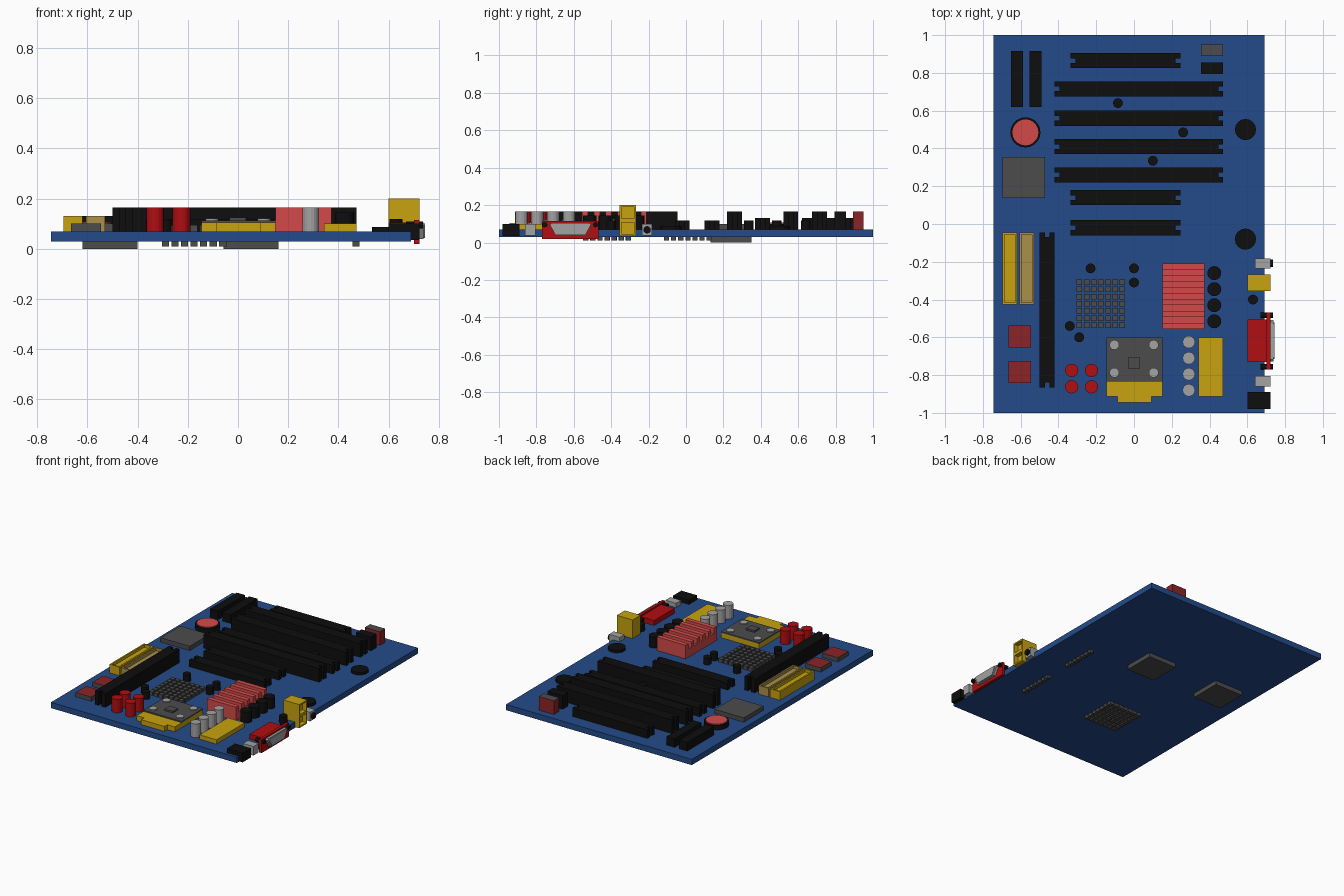
import bpy, bmesh, math
from mathutils import Vector

if "Cube" in bpy.data.objects:
    bpy.data.objects.remove(bpy.data.objects["Cube"])


def material(name, r, g, b):
    m = bpy.data.materials.new(name)
    m.diffuse_color = [(c / 255 / 12.92 if c < 11 else ((c / 255 + 0.055) / 1.055) ** 2.4) for c in (r, g, b)] + [1]
    m.use_nodes = True
    m.node_tree.nodes["Principled BSDF"].inputs["Base Color"].default_value = m.diffuse_color
    return m


BLUE = material("board blue", 35, 75, 138)
BLACK = material("black", 14, 14, 14)
DGRAY = material("dark gray", 76, 76, 76)
LGRAY = material("light gray", 163, 163, 163)
YELLOW = material("yellow", 200, 163, 16)
TAN = material("tan", 172, 144, 74)
PINK = material("light red", 212, 74, 74)
BRICK = material("dark red", 140, 36, 38)
RED = material("red", 176, 14, 18)

TOP = 0.07  # upper surface of the board
UP, OUT = Vector((0, 0, 1)), Vector((1, 0, 0))


def finish(name, bm, *mats):
    bmesh.ops.recalc_face_normals(bm, faces=bm.faces)
    me = bpy.data.meshes.new(name)
    bm.to_mesh(me)
    bm.free()
    ob = bpy.data.objects.new(name, me)
    bpy.context.collection.objects.link(ob)
    for m in mats:
        me.materials.append(m)
    return ob


def add_box(bm, x0, x1, y0, y1, z0, z1):
    vs = bmesh.ops.create_cube(bm, size=1)["verts"]
    for v in vs:
        v.co = Vector((x1 if v.co.x > 0 else x0, y1 if v.co.y > 0 else y0, z1 if v.co.z > 0 else z0))


def box(name, x0, x1, y0, y1, z0, z1, mat, top=None, recess=None, rim=0.012, depth=0.02):
    """Box, with an optional other top colour or a recess in the face looking along 'recess'."""
    bm = bmesh.new()
    add_box(bm, x0, x1, y0, y1, z0, z1)
    bm.normal_update()
    if top:
        for f in bm.faces:
            f.material_index = int(f.normal.z > 0.5)
    if recess:
        f = [f for f in bm.faces if f.normal.dot(recess) > 0.9][0]
        bmesh.ops.inset_region(bm, faces=[f], thickness=rim)
        inner = bmesh.ops.extrude_discrete_faces(bm, faces=[f])["faces"][0]
        for v in inner.verts:
            v.co -= recess * depth
    return finish(name, bm, mat, *([top] if top else []))


def prism(name, pts, d0, d1, mat, axis="z"):
    """Extrude an outline between two heights (z) or two x positions (points are y, z)."""
    bm = bmesh.new()
    place = (lambda a, b: (a, b, d0)) if axis == "z" else (lambda a, b: (d0, a, b))
    f = bm.faces.new([bm.verts.new(place(a, b)) for a, b in pts])
    r = bmesh.ops.extrude_face_region(bm, geom=[f])
    off = (UP if axis == "z" else OUT) * (d1 - d0)
    for v in r["geom"]:
        if isinstance(v, bmesh.types.BMVert):
            v.co += off
    return finish(name, bm, mat)


def disc(name, x, y, r, z0, z1, mat, n=16):
    pts = [(x + r * math.cos(2 * math.pi * i / n), y + r * math.sin(2 * math.pi * i / n)) for i in range(n)]
    return prism(name, pts, z0, z1, mat)


def rod_x(name, x0, x1, y, z, r, mat, n=12):
    pts = [(y + r * math.cos(2 * math.pi * i / n), z + r * math.sin(2 * math.pi * i / n)) for i in range(n)]
    return prism(name, pts, x0, x1, mat, "x")


def slot(name, x0, x1, y0, y1, z1, notch=0.025, half=0.012):
    """Card slot with a notch in the middle of both short ends."""
    along_y = (y1 - y0) > (x1 - x0)
    a0, a1, b0, b1 = (y0, y1, x0, x1) if along_y else (x0, x1, y0, y1)
    m = (b0 + b1) / 2
    pts = [(a0, b0), (a1, b0), (a1, m - half), (a1 - notch, m - half), (a1 - notch, m + half), (a1, m + half),
           (a1, b1), (a0, b1), (a0, m + half), (a0 + notch, m + half), (a0 + notch, m - half), (a0, m - half)]
    prism(name, [(b, a) for a, b in pts] if along_y else pts, TOP, z1, BLACK)


def pins(name, xs, ys, z0, z1, w, mat):
    bm = bmesh.new()
    for x in xs:
        for y in ys:
            add_box(bm, x - w, x + w, y - w, y + w, z0, z1)
    finish(name, bm, mat)


# board
box("board", -0.745, 0.69, -1, 1, 0.03, TOP, BLUE)

# expansion slots
for y, h in ((0.22, 0.165), (0.37, 0.13), (0.52, 0.165), (0.675, 0.165)):
    slot("long_slot", -0.42, 0.472, y, y + 0.08, h)
for y in (-0.06, 0.10, 0.825):
    slot("short_slot", -0.335, 0.245, y, y + 0.08, 0.118 if y < 0.5 else 0.13)
slot("memory_slot", -0.5, -0.42, -0.865, -0.045, 0.165)
for x in (-0.65, -0.553):
    box("corner_header", x, x + 0.062, 0.62, 0.915, TOP, 0.13, BLACK)

# drive connectors
for x, m in ((-0.695, YELLOW), (-0.605, TAN)):
    box("drive_connector", x, x + 0.076, -0.425, -0.045, TOP, 0.13, m, recess=UP, rim=0.015)

# small connectors by the back edge
box("gray_top_connector", 0.355, 0.472, 0.892, 0.95, TOP, 0.165, BRICK, top=DGRAY)
box("black_connector", 0.355, 0.472, 0.793, 0.855, TOP, 0.165, BLACK)

# chips
box("controller_chip", -0.695, -0.47, 0.138, 0.355, TOP, 0.10, DGRAY)
for y in (-0.655, -0.842):
    box("red_top_chip", -0.665, -0.545, y, y + 0.117, TOP, 0.10, DGRAY, top=BRICK)

# coin battery
disc("battery_holder", -0.575, 0.485, 0.08, TOP, 0.10, BLACK, 20)
disc("battery", -0.575, 0.485, 0.069, 0.10, 0.106, PINK, 20)

# pin grid through the board and pin rows below it
gx = [-0.175 + 0.038 * i for i in range(-3, 4)]
gy = [-0.422 + 0.038 * i for i in range(-3, 4)]
pins("pin_grid", gx, gy, 0.01, 0.095, 0.0145, DGRAY)
pins("pin_row", [0.47], gy, 0.01, 0.04, 0.0135, DGRAY)
pins("pin_row", [0.47], [y + 0.432 for y in gy], 0.01, 0.04, 0.0135, DGRAY)

# chips under the board
for x in (-0.51, 0.052):
    box("underside_chip", x - 0.11, x + 0.11, 0.13, 0.35, 0, 0.03, DGRAY)

# finned heat sink
bm = bmesh.new()
add_box(bm, 0.15, 0.372, -0.555, -0.21, TOP, 0.125)
step = 0.345 / 11
for i in range(6):
    y = -0.555 + 2 * i * step
    add_box(bm, 0.15, 0.372, y, y + step, 0.12, 0.165)
finish("heat_sink", bm, PINK)

# capacitors
for y in (-0.26, -0.345, -0.43, -0.515):
    disc("black_capacitor", 0.425, y, 0.037, TOP, 0.145, BLACK)
for y in (-0.625, -0.71, -0.795, -0.88):
    disc("gray_capacitor", 0.29, y, 0.033, TOP, 0.165, LGRAY)
for x in (-0.33, -0.225):
    for y in (-0.775, -0.862):
        disc("red_capacitor", x, y, 0.035, TOP, 0.165, RED)
for x, y in ((-0.085, 0.64), (0.26, 0.485), (0.1, 0.335), (-0.23, -0.235), (0, -0.235), (0, -0.31),
             (-0.34, -0.54), (-0.29, -0.6), (0.63, -0.4)):
    disc("small_capacitor", x, y, 0.026, TOP, 0.118, BLACK)
for y in (0.5, -0.08):
    disc("flat_coil", 0.59, y, 0.056, TOP, 0.088, BLACK)

# processor socket
prism("socket_base", [(-0.145, -0.6), (-0.145, -0.912), (-0.087, -0.912), (-0.087, -0.945), (0.092, -0.945),
                      (0.092, -0.912), (0.15, -0.912), (0.15, -0.6)], TOP, 0.104, YELLOW)
box("socket_plate", -0.145, 0.15, -0.835, -0.6, 0.104, 0.113, DGRAY)
box("processor", -0.033, 0.032, -0.765, -0.708, 0.113, 0.125, DGRAY)
for x in (-0.104, 0.104):
    for y in (-0.64, -0.787):
        disc("socket_rivet", x, y, 0.026, 0.113, 0.121, LGRAY)

# power connector, two rows
for x in (0.342, 0.407):
    box("power_connector", x, x + 0.065, -0.912, -0.6, TOP, 0.10, YELLOW)

# ports along the right edge
box("round_port_body", 0.64, 0.722, -0.235, -0.182, 0.037, 0.10, LGRAY)
rod_x("round_port_plug", 0.72, 0.737, -0.208, 0.068, 0.02, BLACK)
for z in (0.035, 0.1175):
    box("stacked_port", 0.6, 0.722, -0.355, -0.267, z, z + 0.0825, YELLOW, recess=OUT, rim=0.014, depth=0.03)
box("wide_port_body", 0.6, 0.702, -0.73, -0.505, 0.035, 0.105, RED)
box("wide_port_flange", 0.702, 0.722, -0.77, -0.468, 0.02, 0.115, RED)
shell = [(-0.728, 0.095), (-0.718, 0.105), (-0.518, 0.105), (-0.508, 0.095), (-0.538, 0.04), (-0.698, 0.04)]
prism("wide_port_shell", shell, 0.722, 0.739, LGRAY, "x")
mid = Vector((-0.618, 0.074))
rim = [tuple(mid + (Vector(p) - mid) * 0.88) for p in shell]
prism("wide_port_face", rim, 0.739, 0.745, LGRAY, "x")
for y in (-0.755, -0.483):
    rod_x("port_screw", 0.67, 0.737, y, 0.095, 0.014, BLACK)
box("gray_port", 0.64, 0.722, -0.86, -0.805, 0.037, 0.10, LGRAY)
box("black_port", 0.6, 0.722, -0.98, -0.89, 0.035, 0.10, BLACK)
